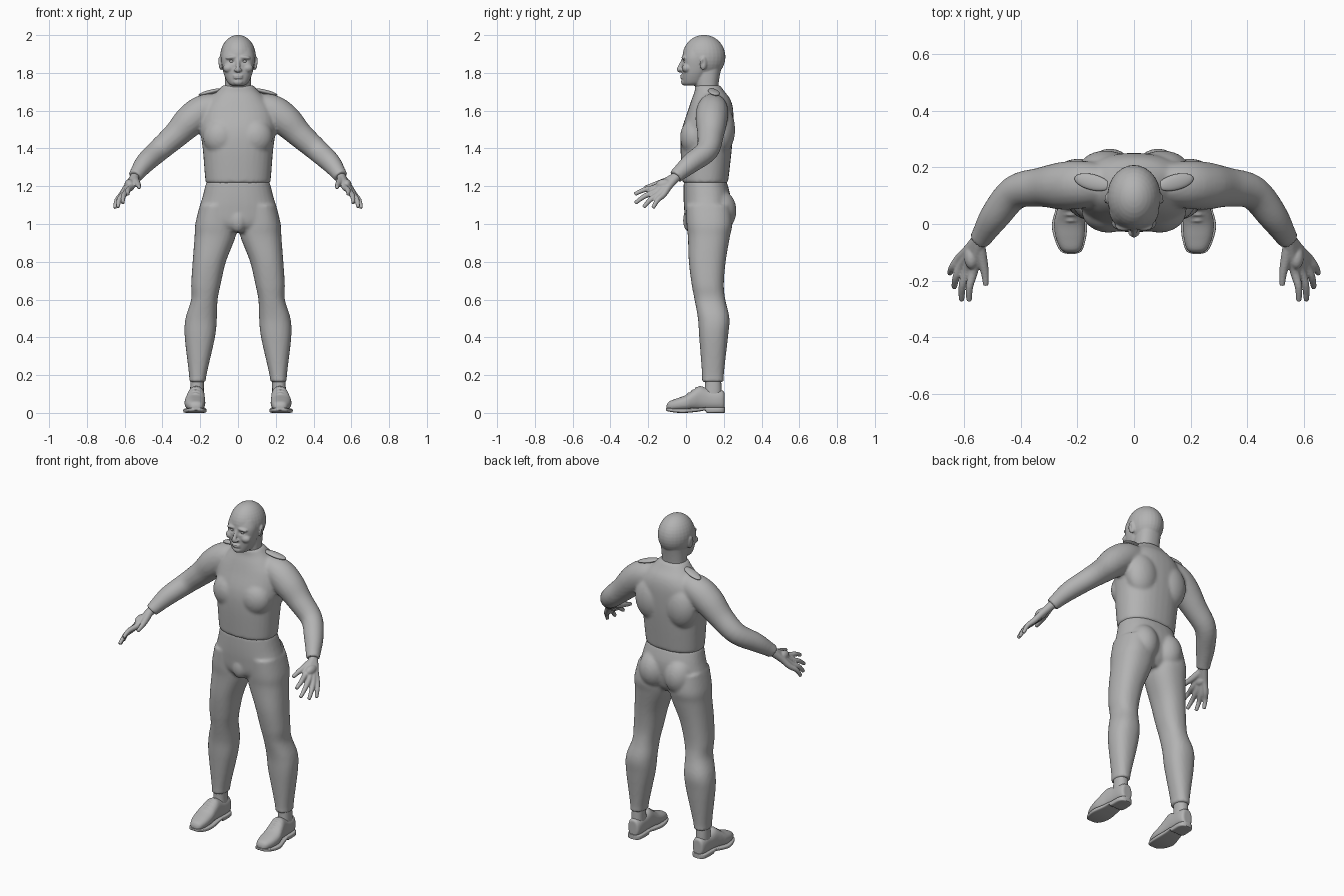
import bpy, bmesh, math
from mathutils import Vector, Matrix

cube = bpy.data.objects.get("Cube")
if cube:
    bpy.data.objects.remove(cube, do_unlink=True)

grey = bpy.data.materials.new("plain_grey")
grey.use_nodes = True
tone = (0.45, 0.45, 0.45, 1)
grey.diffuse_color = tone
for node in grey.node_tree.nodes:
    if node.type == 'BSDF_PRINCIPLED':
        node.inputs["Base Color"].default_value = tone


def ease(rows, n=5):
    """Smooth in-between rows through the given ones."""
    out, last = [], len(rows) - 1
    for i in range(last):
        quad = zip(rows[max(i - 1, 0)], rows[i], rows[i + 1], rows[min(i + 2, last)])
        quad = list(quad)
        for k in range(n):
            t = k / n
            out.append([b + 0.5 * t * (c - a + t * (2*a - 5*b + 4*c - d + t * (3*(b - c) + d - a)))
                        for a, b, c, d in quad])
    return out + [list(rows[-1])]


def skin(bm, rings):
    """Closed loft through rings of points."""
    loops = [[bm.verts.new(p) for p in ring] for ring in rings]
    faces = [bm.faces.new(loops[0]), bm.faces.new(loops[-1])]
    for a, b in zip(loops, loops[1:]):
        for i in range(len(a)):
            j = (i + 1) % len(a)
            faces.append(bm.faces.new((a[i], a[j], b[j], b[i])))
    bmesh.ops.recalc_face_normals(bm, faces=faces)


def stack(bm, rows, axis='Z', power=2.3, n=32):
    """Rows: position, x centre, half width, low and high edge across."""
    rings = []
    for t, xc, w, lo, hi in ease(rows):
        ring = []
        for i in range(n):
            c, s = math.cos(math.tau * i / n), math.sin(math.tau * i / n)
            u = xc + w * math.copysign(abs(c) ** (2 / power), c)
            v = (lo + hi) / 2 + (hi - lo) / 2 * math.copysign(abs(s) ** (2 / power), s)
            ring.append((u, v, t) if axis == 'Z' else (u, t, v))
        rings.append(ring)
    skin(bm, rings)


def tube(bm, rows, n=20):
    """Rows: x, y, z, radius along a path."""
    rows = ease(rows)
    pts = [Vector(r[:3]) for r in rows]
    rings = []
    for i, r in enumerate(rows):
        d = (pts[min(i + 1, len(pts) - 1)] - pts[max(i - 1, 0)]).normalized()
        u = d.cross(Vector((0.3, 0.9, 0.4))).normalized()
        v = d.cross(u)
        rings.append([pts[i] + r[3] * (u * math.cos(math.tau * k / n) + v * math.sin(math.tau * k / n))
                      for k in range(n)])
    skin(bm, rings)


def blob(bm, at, size, tilt=0, yaw=0):
    m = (Matrix.Translation(at) @ Matrix.Rotation(math.radians(yaw), 4, 'Z')
         @ Matrix.Rotation(math.radians(tilt), 4, 'Y') @ Matrix.Diagonal((*size, 1)))
    bmesh.ops.create_uvsphere(bm, u_segments=28, v_segments=18, radius=1, matrix=m)


def flip(bm, geom):
    bmesh.ops.scale(bm, vec=(-1, 1, 1), verts=[g for g in geom if isinstance(g, bmesh.types.BMVert)])
    bmesh.ops.reverse_faces(bm, faces=[g for g in geom if isinstance(g, bmesh.types.BMFace)])


def mirror(bm):
    geom = bm.verts[:] + bm.edges[:] + bm.faces[:]
    flip(bm, bmesh.ops.duplicate(bm, geom=geom)["geom"])


def add(name, mesh):
    ob = bpy.data.objects.new(name, mesh)
    bpy.context.collection.objects.link(ob)
    return ob


def finish(bm, name, voxel=0, rounds=3, pair=False):
    """Fuse overlapping pieces into one skin; pair makes both sides."""
    mesh = bpy.data.meshes.new(name)
    bm.to_mesh(mesh)
    bm.free()
    mesh.materials.append(grey)
    ob = add("left_" + name if pair else name, mesh)
    if voxel:
        bpy.context.view_layer.objects.active = ob
        fuse = ob.modifiers.new("fuse", 'REMESH')
        fuse.mode, fuse.voxel_size = 'VOXEL', voxel
        relax = ob.modifiers.new("relax", 'SMOOTH')
        relax.factor, relax.iterations = 0.5, rounds
        for mod in ("fuse", "relax"):
            bpy.ops.object.modifier_apply(modifier=mod)
    if not ob.data.materials:
        ob.data.materials.append(grey)
    ob.data.polygons.foreach_set("use_smooth", [True] * len(ob.data.polygons))
    if pair:
        other = ob.data.copy()
        bm = bmesh.new()
        bm.from_mesh(other)
        flip(bm, bm.verts[:] + bm.faces[:])
        bm.to_mesh(other)
        bm.free()
        add("right_" + name, other)
    return ob


# Shirt: sleeves, shoulder blades and chest mirrored, then the trunk
bm = bmesh.new()
tube(bm, [(.05, .14, 1.63, .06), (.17, .14, 1.605, .083), (.25, .135, 1.55, .085), (.33, .13, 1.47, .07),
          (.42, .112, 1.39, .061), (.49, .03, 1.325, .054), (.533, -.037, 1.268, .041), (.545, -.055, 1.25, .039)])
blob(bm, (.1, .185, 1.5), (.1, .075, .13))
blob(bm, (.09, .045, 1.46), (.095, .076, .1))
mirror(bm)
stack(bm, [(1.215, 0, .17, -.016, .22), (1.24, 0, .174, -.02, .225), (1.4, 0, .187, -.029, .243),
           (1.5, 0, .2, -.022, .25), (1.6, 0, .19, .01, .25), (1.66, 0, .15, .03, .235),
           (1.70, 0, .112, .045, .205), (1.735, 0, .08, .048, .18)])
finish(bm, "shirt", .009, 6)

# Shoulder tabs
bm = bmesh.new()
blob(bm, (.148, .148, 1.698), (.066, .028, .012), 14, 14)
finish(bm, "shoulder_tab", pair=True)

# Trousers: legs and seat mirrored, then the hips
bm = bmesh.new()
stack(bm, [(1.1, .112, .09, 0, .235), (1.0, .118, .108, .003, .245), (.93, .122, .108, .01, .232),
           (.8, .152, .088, .015, .21), (.68, .17, .078, .03, .2), (.6, .178, .07, .045, .208),
           (.5, .195, .083, .063, .23), (.4, .202, .08, .07, .222), (.2, .213, .046, .085, .2),
           (.163, .215, .047, .08, .205)])
blob(bm, (.085, .17, 1.07), (.09, .097, .115))
mirror(bm)
stack(bm, [(1.225, 0, .167, -.012, .215), (1.15, 0, .186, -.013, .235), (1.08, 0, .203, -.01, .235),
           (1.0, 0, .19, 0, .22), (.955, 0, .11, .03, .19)])
blob(bm, (0, .02, 1.02), (.045, .036, .065))
finish(bm, "trousers", .009, 4)

# Ankles
bm = bmesh.new()
stack(bm, [(.07, .217, .037, .09, .19), (.13, .217, .036, .1, .188), (.19, .215, .036, .1, .185)])
finish(bm, "ankle", pair=True)

# Shoe uppers with laces
bm = bmesh.new()
stack(bm, [(-.103, .222, .015, .015, .04), (-.09, .223, .035, .012, .06), (-.05, .226, .05, .012, .076),
           (0, .228, .055, .012, .095), (.04, .225, .05, .015, .122), (.075, .221, .045, .015, .142),
           (.12, .218, .042, .015, .127), (.17, .217, .041, .015, .122), (.195, .217, .035, .015, .118),
           (.203, .217, .025, .02, .11)], 'Y', 2.4)
for k in range(3):
    y, z = .012 + .021 * k, .102 + .015 * k
    tube(bm, [(.196, y, z - .012, .005), (.225, y, z + .002, .005), (.252, y, z - .012, .005)], 8)
finish(bm, "shoe", .005, 2, pair=True)

# Soles with a raised arch and a heel
bm = bmesh.new()
stack(bm, [(-.106, .222, .012, .014, .026), (-.095, .223, .038, .008, .026), (-.05, .226, .056, .001, .024),
           (0, .228, .062, 0, .024), (.06, .223, .052, .006, .027), (.1, .22, .047, .012, .03),
           (.112, .219, .046, 0, .03), (.17, .218, .046, 0, .03), (.197, .218, .036, 0, .03),
           (.207, .218, .018, .002, .03)], 'Y', 5)
sole = finish(bm, "sole", pair=True)

# Hands: each finger runs from the wrist through its knuckle to the tip
bm = bmesh.new()
fingers = [((.567, -.165, 1.192), (.583, -.272, 1.157)), ((.59, -.16, 1.172), (.61, -.27, 1.11)),
           ((.608, -.145, 1.157), (.636, -.225, 1.088)), ((.616, -.12, 1.155), (.652, -.175, 1.084))]
for knuckle, tip in fingers:
    a, b = Vector(knuckle), Vector(tip)
    mid = (a + b) / 2 + Vector((.007, -.004, .006))
    tube(bm, [(.542, -.045, 1.256, .025), ((.55 + a.x) / 2, (a.y - .06) / 2, (a.z + 1.248) / 2, .02),
              (*a, .017), (*mid, .0135), (*b, .01)], 14)
tube(bm, [(.548, -.065, 1.243, .02), (.537, -.125, 1.22, .019), (.527, -.175, 1.205, .014),
          (.524, -.218, 1.193, .01)], 14)
blob(bm, (.575, -.115, 1.208), (.026, .045, .03))
finish(bm, "hand", .0045, 3, pair=True)

# Head: mirrored ear, brow, cheek and nostril, then skull, jaw, neck and face
bm = bmesh.new()
blob(bm, (.094, .092, 1.85), (.009, .021, .036), 8, 20)
blob(bm, (.035, -.009, 1.882), (.032, .016, .01), 6)
blob(bm, (.05, .004, 1.825), (.03, .025, .024))
blob(bm, (.012, -.03, 1.815), (.009, .012, .008))
mirror(bm)
blob(bm, (0, .095, 1.885), (.095, .114, .116))
stack(bm, [(1.733, 0, .032, -.008, .06), (1.745, 0, .052, -.016, .09), (1.78, 0, .07, -.02, .11),
           (1.82, 0, .082, -.021, .13), (1.88, 0, .089, -.02, .14), (1.93, 0, .078, -.004, .14)])
stack(bm, [(1.67, 0, .075, .05, .17), (1.72, 0, .07, .05, .17), (1.78, 0, .07, .045, .178),
           (1.84, 0, .07, .05, .19)])
tube(bm, [(0, -.014, 1.872, .009), (0, -.028, 1.84, .011), (0, -.036, 1.817, .013), (0, -.025, 1.807, .009)], 14)
for z in (1.785, 1.774):
    blob(bm, (0, -.02, z), (.026, .012, .006))
blob(bm, (0, -.01, 1.752), (.026, .016, .018))
head = finish(bm, "head", .005, 3)

# Press in the eye sockets and the ear hollows
for v in head.data.vertices:
    x, y, z = abs(v.co.x), v.co.y, v.co.z
    if y < .04:
        v.co.y += .011 * math.exp(-((x - .034) / .016) ** 2 - ((z - 1.861) / .01) ** 2)
    if x > .09:
        dip = .007 * math.exp(-((y - .088) / .008) ** 2 - ((z - 1.852) / .017) ** 2)
        v.co.x -= math.copysign(dip, v.co.x)

# Eyeballs
bm = bmesh.new()
blob(bm, (.034, -.001, 1.861), (.014, .012, .009))
finish(bm, "eye", pair=True)

# Keep the crisp rim on the soles
for ob in bpy.context.view_layer.objects:
    ob.select_set(ob.name.endswith("_sole"))
bpy.context.view_layer.objects.active = sole
bpy.ops.object.shade_smooth_by_angle(angle=math.radians(40))
